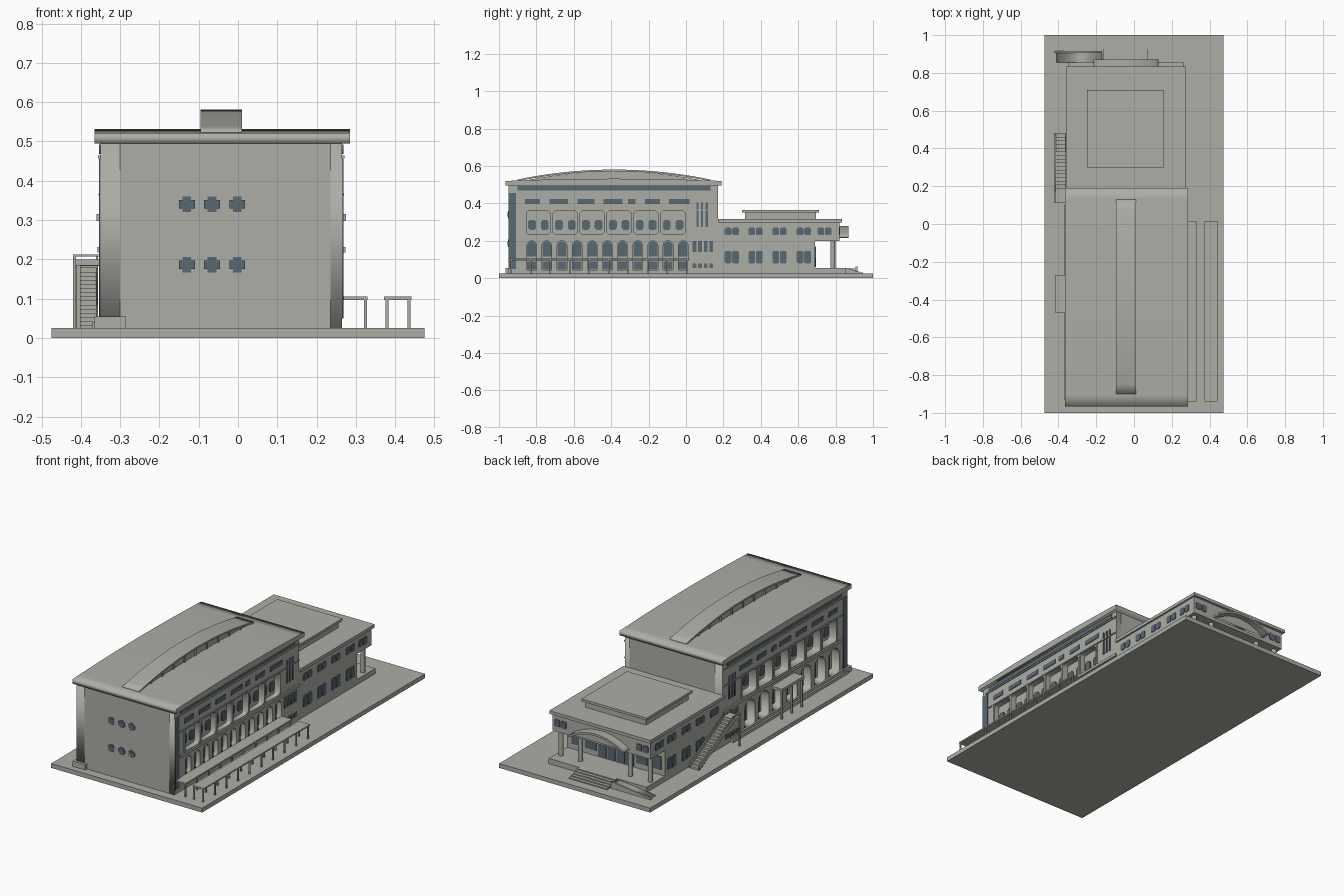
import bpy, math
from mathutils import Matrix

if "Cube" in bpy.data.objects:
    bpy.data.objects.remove(bpy.data.objects["Cube"])


def material(name, rgb):
    m = bpy.data.materials.new(name)
    m.diffuse_color = (*rgb, 1)
    m.use_nodes = True
    m.node_tree.nodes["Principled BSDF"].inputs["Base Color"].default_value = m.diffuse_color
    return m


STONE = material("stone_grey", (0.42, 0.42, 0.385))
GLASS = material("window_blue_grey", (0.10, 0.14, 0.165))


def add(name, mesh, mat):
    mesh.materials.clear()
    mesh.materials.append(mat)
    ob = bpy.data.objects.new(name, mesh)
    bpy.context.collection.objects.link(ob)
    return ob


def boxes(name, spans, mat=STONE):
    """One object from boxes given as (x0, x1, y0, y1, z0, z1)."""
    v, f = [], []
    for x0, x1, y0, y1, z0, z1 in spans:
        n = len(v)
        v += [(x, y, z) for z in (z0, z1) for x, y in ((x0, y0), (x1, y0), (x1, y1), (x0, y1))]
        f += [[n + i for i in q] for q in ((3, 2, 1, 0), (4, 5, 6, 7), (0, 1, 5, 4),
                                           (1, 2, 6, 5), (2, 3, 7, 6), (3, 0, 4, 7))]
    me = bpy.data.meshes.new(name)
    me.from_pydata(v, [], f)
    return add(name, me, mat)


def panel(name, outlines, axis, a, b, mat=STONE):
    """Filled outlines (inner ones become holes), extruded along an axis from a to b."""
    cu = bpy.data.curves.new(name, 'CURVE')
    cu.dimensions, cu.fill_mode, cu.extrude = '2D', 'BOTH', abs(b - a) / 2
    for pts in outlines:
        s = cu.splines.new('POLY')
        s.points.add(len(pts) - 1)
        for p, (u, w) in zip(s.points, pts):
            p.co = (u, w, 0, 1)
        s.use_cyclic_u = True
    tmp = bpy.data.objects.new("tmp", cu)
    bpy.context.collection.objects.link(tmp)
    bpy.context.view_layer.update()
    me = bpy.data.meshes.new_from_object(tmp.evaluated_get(bpy.context.evaluated_depsgraph_get()))
    bpy.data.objects.remove(tmp)
    c = (a + b) / 2
    if axis == 'x':
        me.transform(Matrix(((0, 0, 1, c), (1, 0, 0, 0), (0, 1, 0, 0), (0, 0, 0, 1))))
    else:
        me.transform(Matrix(((1, 0, 0, 0), (0, 0, -1, c), (0, 1, 0, 0), (0, 0, 0, 1))))
    me.name = name
    return add(name, me, mat)


def rect(u0, u1, w0, w1):
    return [(u0, w0), (u1, w0), (u1, w1), (u0, w1)]


def chamfered(u, w, du, dw, c=0.01):
    return [(u - du + c, w - dw), (u + du - c, w - dw), (u + du, w - dw + c), (u + du, w + dw - c),
            (u + du - c, w + dw), (u - du + c, w + dw), (u - du, w + dw - c), (u - du, w - dw + c)]


def arch(u, r, w0, w1):
    top = [(u + r * math.cos(t * math.pi / 10), w1 - r + r * math.sin(t * math.pi / 10)) for t in range(11)]
    return [(u - r, w0), (u + r, w0)] + top


def bow(u0, u1, w, rise, n=20):
    return [(u0 + (u1 - u0) * i / n, w + rise * (1 - (2 * i / n - 1) ** 2)) for i in range(n + 1)]


def bow_band(u0, u1, w, rise, thick):
    line = bow(u0, u1, w, rise)
    return line + [(u, z - thick) for u, z in reversed(line)]


# Ground plate
boxes("ground_plate", [(-0.475, 0.475, -1, 1, 0, 0.025)])

# Main hall: core and two pierced facades
boxes("hall_core", [(-0.30, 0.235, -0.95, 0.17, 0.025, 0.495)])
wall = rect(-0.95, 0.17, 0.025, 0.498)
bay_y = [-0.79 + 0.144 * i for i in range(6)]
bays = [chamfered(y, 0.297, 0.064, 0.062) for y in bay_y]
right_y = [-0.825 + 0.081 * i for i in range(11)]
left_y = [-0.83 + 0.126 * i for i in range(7)]
panel("right_facade", [wall] + bays + [arch(y, 0.026, 0.045, 0.2) for y in right_y], 'x', 0.235, 0.265)
panel("left_facade", [wall] + bays + [arch(y, 0.047, 0.055, 0.2) for y in left_y], 'x', -0.35, -0.30)

# Glass inside the recesses
bay_glass = [chamfered(y + d, 0.285, 0.021, 0.027) for y in bay_y for d in (-0.033, 0.035)]
panel("right_recess_windows", bay_glass + [arch(y, 0.024, 0.115, 0.197) for y in right_y]
      + [rect(y - 0.024, y + 0.024, 0.048, 0.09) for y in right_y], 'x', 0.234, 0.24, GLASS)
panel("left_recess_windows", bay_glass + [arch(y, 0.026, 0.06, 0.17) for y in left_y],
      'x', -0.306, -0.299, GLASS)

# Glass and mouldings on the outer faces of both hall sides
dashes = ((-0.86, -0.78), (-0.73, -0.63), (-0.58, -0.49), (-0.44, -0.34), (-0.31, -0.27),
          (-0.22, -0.14), (-0.09, 0.02))
outer = [rect(a, b, 0.397, 0.423) for a, b in dashes]
outer += [rect(-0.90, 0.13, 0.468, 0.492), rect(-0.947, -0.908, 0.05, 0.455)]
outer += [rect(y, y + 0.012, 0.275, 0.405) for y in (0.055, 0.08, 0.105)]
outer += [rect(y, y + 0.02, z, z + h) for y in (0.035, 0.065, 0.095, 0.125)
          for z, h in ((0.14, 0.06), (0.055, 0.025))]
for side, x, s in (("right", 0.265, 1), ("left", -0.35, -1)):
    panel(side + "_hall_windows", outer, 'x', x - s * 0.001, x + s * 0.004, GLASS)
    boxes(side + "_mouldings", [(min(x, x + s * d), max(x, x + s * d), a, 0.17, z, z + h)
                                for d, a, z, h in ((0.008, -0.9, 0.217, 0.015), (0.006, -0.92, 0.457, 0.007),
                                                   (0.005, -0.9, 0.362, 0.006))])
    boxes(side + "_bay_columns", [(min(x, x + s * 0.004), max(x, x + s * 0.004), y - 0.078, y - 0.066,
                                   0.232, 0.362) for y in bay_y + [0.074]])

# Front end: cross-shaped windows
cross = []
for cx in (-0.13, -0.066, -0.002):
    for cz in (0.34, 0.186):
        cross += [(cx - 0.02, cx + 0.02, -0.954, -0.949, cz - 0.011, cz + 0.011),
                  (cx - 0.011, cx + 0.011, -0.953, -0.949, cz - 0.02, cz + 0.02)]
boxes("front_windows", cross, GLASS)

# Hall roof with its arched monitor
panel("hall_roof", [bow(-0.965, 0.19, 0.52, 0.012) + [(0.19, 0.495), (-0.965, 0.495)]], 'x', -0.365, 0.285)
panel("monitor_roof", [bow_band(-0.90, 0.13, 0.528, 0.053, 0.009)], 'x', -0.095, 0.01)
panel("monitor_core", [bow(-0.88, 0.11, 0.518, 0.054)], 'x', -0.085, 0.0)
boxes("monitor_fins", [(-0.092, 0.007, y - 0.004, y + 0.004, 0.52, 0.518 + 0.053 * (1 - ((y + 0.385) / 0.515) ** 2))
                       for y in [-0.785 + 0.1 * i for i in range(9)]])

# Rear wing, roof and roof box
boxes("wing_walls", [(-0.35, 0.265, 0.17, 0.69, 0.025, 0.3), (-0.35, 0.265, 0.69, 0.82, 0.2, 0.3)])
boxes("wing_roof", [(-0.36, 0.275, 0.17, 0.835, 0.298, 0.316)])
boxes("roof_box", [(-0.235, 0.145, 0.315, 0.695, 0.316, 0.352), (-0.25, 0.16, 0.3, 0.71, 0.352, 0.366)])

# Wing windows
pairs = []
for y in (0.245, 0.372, 0.5, 0.63, 0.74):
    for d in (-0.02, 0.02):
        pairs.append(chamfered(y + d, 0.25, 0.018, 0.02, 0.006))
        if y < 0.7:
            pairs.append(chamfered(y + d, 0.113, 0.018, 0.033, 0.006))
panel("wing_right_windows", pairs, 'x', 0.264, 0.269, GLASS)
panel("wing_left_windows", pairs, 'x', -0.354, -0.349, GLASS)
panel("wing_back_windows", [chamfered(x, 0.25, 0.018, 0.02, 0.006)
                            for x in (0.235, 0.195, -0.28, -0.32)], 'y', 0.819, 0.824, GLASS)
panel("entrance_glazing", [rect(x - 0.025, x + 0.025, 0.06, 0.17)
                           for x in (-0.13, -0.073, -0.016, 0.041)]
      + [rect(x - 0.035, x + 0.035, 0.085, 0.16) for x in (0.2, 0.115, -0.205, -0.295)], 'y', 0.689, 0.694, GLASS)

# Entrance porch
boxes("porch_platform", [(-0.35, 0.265, 0.69, 0.855, 0.025, 0.055)])
for i, x in enumerate((0.235, 0.115, -0.2, -0.325)):
    bpy.ops.mesh.primitive_cylinder_add(vertices=16, radius=0.013, depth=0.15, location=(x, 0.785, 0.128))
    ob = bpy.context.object
    ob.name = f"porch_column_{i + 1}"
    ob.data.materials.append(STONE)
    bpy.ops.object.shade_smooth_by_angle()
panel("porch_arch", [bow_band(-0.215, 0.13, 0.228, 0.052, 0.012)], 'y', 0.82, 0.87)
panel("porch_arch_infill", [bow(-0.2, 0.115, 0.216, 0.052)], 'y', 0.82, 0.835)
boxes("entrance_steps", [(-0.165, 0.075, 0.85, 0.945 - 0.018 * i, 0.025 + 0.006 * i, 0.031 + 0.006 * i)
                         for i in range(5)])
panel("entrance_ramp", [[(-0.42, 0.024), (-0.17, 0.024), (-0.17, 0.052)]], 'y', 0.855, 0.905)
panel("ramp_curb", [[(-0.42, 0.024), (-0.17, 0.024), (-0.17, 0.062), (-0.42, 0.032)]], 'y', 0.905, 0.917)

# Outer staircase on the left with landing and rails
n = 16
boxes("left_stair_treads", [(-0.415, -0.36, 0.48 - 0.0194 * (i + 1), 0.48 - 0.0194 * i,
                             0.02 + 0.0105 * i, 0.036 + 0.0105 * i) for i in range(n)])
boxes("left_stair_landing", [(-0.42, -0.349, 0.11, 0.17, 0.183, 0.197), (-0.42, -0.412, 0.11, 0.118, 0.025, 0.213),
                             (-0.42, -0.412, 0.118, 0.17, 0.207, 0.213), (-0.42, -0.35, 0.11, 0.115, 0.207, 0.213)])
for k, x in enumerate((-0.42, -0.362)):
    panel(f"left_stair_rail_{k + 1}", [[(0.48, 0.025), (0.48, 0.05), (0.17, 0.213), (0.17, 0.18)]],
          'x', x, x + 0.006)

# Left side canopy, plinth steps and corner block
boxes("left_canopy", [(-0.415, -0.349, -0.47, -0.27, 0.185, 0.2)]
      + [(-0.411, -0.401, y - 0.005, y + 0.005, 0.025, 0.186) for y in (-0.46, -0.37, -0.28)])
boxes("left_plinth", [(-0.37, -0.34, -0.93, 0.1, 0.025, 0.04), (-0.36, -0.34, -0.93, 0.1, 0.04, 0.055)])
boxes("corner_block", [(-0.365, -0.285, -0.965, -0.9, 0.025, 0.055)])

# Long shelters on the right
post_y = [-0.935 + 0.1045 * i for i in range(10)]
boxes("inner_shelter", [(0.264, 0.33, -0.94, 0.015, 0.096, 0.105)]
      + [(0.321, 0.328, y - 0.004, y + 0.004, 0.025, 0.097) for y in post_y])
boxes("outer_shelter", [(0.372, 0.442, -0.94, 0.015, 0.097, 0.105)]
      + [(x, x + 0.007, y - 0.004, y + 0.004, 0.025, 0.098) for y in post_y for x in (0.376, 0.432)])
